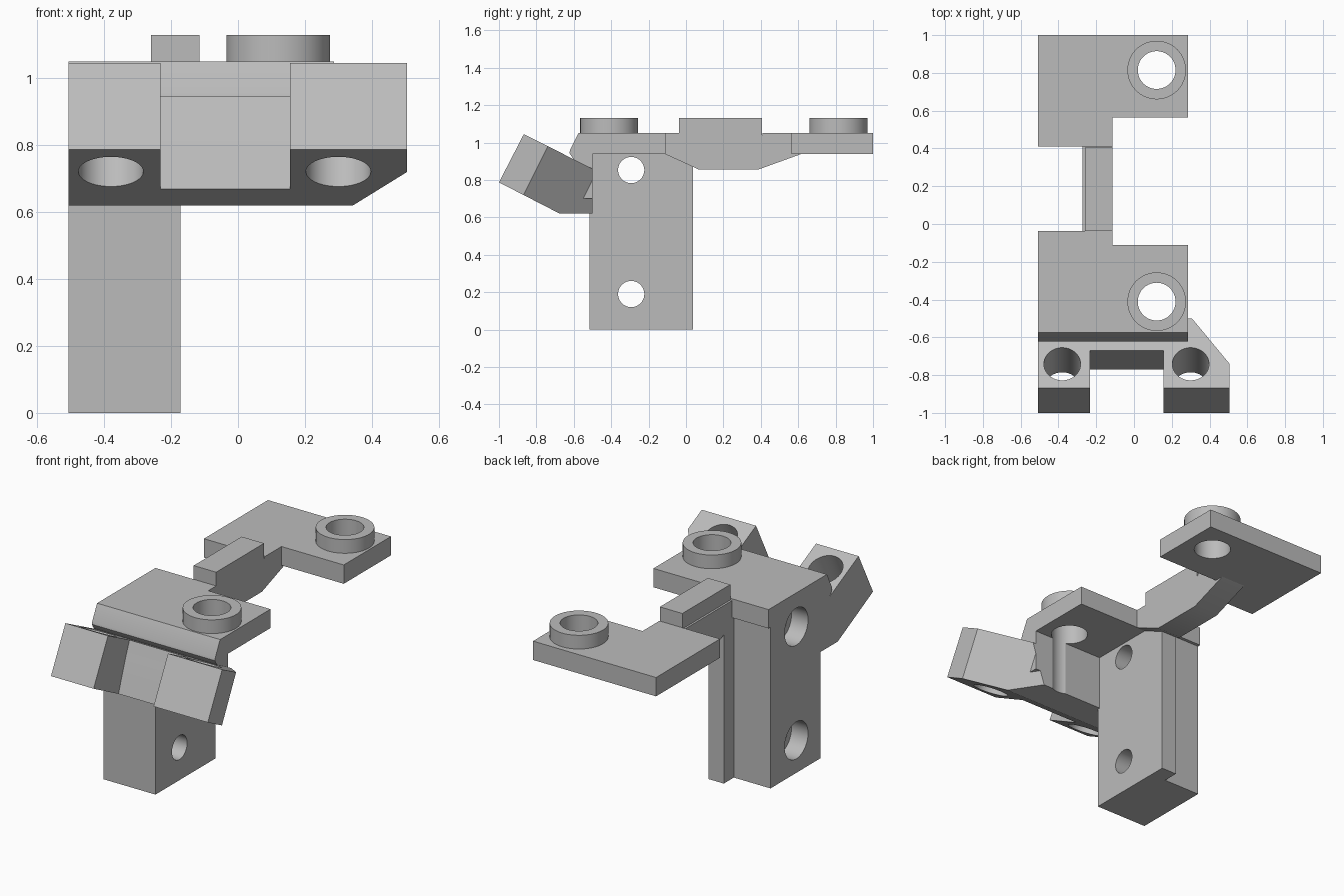
import bpy, bmesh, math
from mathutils import Vector, Matrix

cube = bpy.data.objects.get("Cube")
if cube:
    bpy.data.objects.remove(cube, do_unlink=True)

grey = bpy.data.materials.new("plain grey")
grey.use_nodes = True
colour = (0.5, 0.5, 0.5, 1)
grey.diffuse_color = colour
grey.node_tree.nodes["Principled BSDF"].inputs["Base Color"].default_value = colour


def finish(name, bm):
    bmesh.ops.recalc_face_normals(bm, faces=bm.faces)
    mesh = bpy.data.meshes.new(name)
    bm.to_mesh(mesh)
    bm.free()
    mesh.materials.append(grey)
    obj = bpy.data.objects.new(name, mesh)
    bpy.context.collection.objects.link(obj)
    return obj


def prism(name, outline, axis, start, end):
    """Extrude a 2D outline: (x, y) along z, or (y, z) along x."""
    bm = bmesh.new()
    if axis == "z":
        verts = [bm.verts.new((a, b, start)) for a, b in outline]
        step = Vector((0, 0, end - start))
    else:
        verts = [bm.verts.new((start, a, b)) for a, b in outline]
        step = Vector((end - start, 0, 0))
    face = bm.faces.new(verts)
    made = bmesh.ops.extrude_face_region(bm, geom=[face])["geom"]
    bmesh.ops.translate(bm, vec=step, verts=[v for v in made if isinstance(v, bmesh.types.BMVert)])
    return finish(name, bm)


def rod(name, p, q, radius):
    p, q = Vector(p), Vector(q)
    bm = bmesh.new()
    turn = (q - p).to_track_quat("Z", "Y").to_matrix().to_4x4()
    bmesh.ops.create_cone(bm, cap_ends=True, segments=64, radius1=radius, radius2=radius,
                          depth=(q - p).length, matrix=Matrix.Translation((p + q) / 2) @ turn)
    return finish(name, bm)


def cut(obj, cutters):
    bpy.context.view_layer.objects.active = obj
    for cutter in cutters:
        cutter.hide_render = True
        mod = obj.modifiers.new("cut", "BOOLEAN")
        mod.operation, mod.solver, mod.object = "DIFFERENCE", "EXACT", cutter
        bpy.ops.object.modifier_apply(modifier=mod.name)


LEFT, RIGHT = -0.507, 0.287
BOTTOM, TOP, RIM = 0.94, 1.05, 1.13
LINK = -0.115
RING_X, BORE = 0.12, 0.1

# Upright post, with a thinner flange running past its back
post = prism("post", [(LEFT, -0.515), (-0.172, -0.515), (-0.172, 0.037),
                      (-0.27, 0.037), (-0.27, -0.055), (LEFT, -0.055)], "z", 0, 0.96)

# Front and back plates, each with a stepped inner edge
front_plate = prism("front_plate", [(LEFT, -0.52), (RIGHT, -0.52), (RIGHT, -0.11),
                                    (LINK, -0.11), (LINK, -0.037), (LEFT, -0.037)], "z", BOTTOM, TOP)
back_plate = prism("back_plate", [(LEFT, 1), (RIGHT, 1), (RIGHT, 0.565), (LINK, 0.565),
                                  (LINK, 0.41), (LEFT, 0.41)], "z", BOTTOM, TOP)

# Rounded neck joining the front plate to the clamp
neck = prism("neck", [(-0.5, TOP), (-0.575, TOP), (-0.62, 0.96), (-0.623, 0.945), (-0.615, 0.93),
                      (-0.59, 0.895), (-0.59, 0.7), (-0.5, 0.7)], "x", LEFT, RIGHT)

# Link between the plates, with its raised bar
link = prism("link", [(-0.115, BOTTOM), (0.07, 0.855), (0.385, 0.855), (0.62, BOTTOM),
                      (0.62, 1.04), (-0.115, 1.04)], "x", -0.272, LINK)
link_bar = prism("link_bar", [(-0.037, 1), (0.405, 1), (0.405, RIM), (-0.037, RIM)], "x", -0.26, LINK)

# Tilted clamp body with a chamfered outer corner
clamp = prism("clamp", [(-0.867, 1.045), (-1, 0.787), (-0.675, 0.62), (-0.5, 0.62), (-0.5, 0.86)],
              "x", LEFT, 0.505)
bm = bmesh.new()
bm.from_mesh(clamp.data)
down = Vector((0, -0.447, -0.894))
along = Vector((0.307, -0.5, 0.86)) - Vector((0.505, -0.74, 0.978))
result = bmesh.ops.bisect_plane(bm, geom=bm.verts[:] + bm.edges[:] + bm.faces[:],
                                plane_co=(0.505, -0.74, 0.978), plane_no=along.cross(down),
                                clear_outer=(along.cross(down).x > 0),
                                clear_inner=(along.cross(down).x < 0))
bmesh.ops.holes_fill(bm, edges=[e for e in bm.edges if e.is_boundary])
bmesh.ops.recalc_face_normals(bm, faces=bm.faces)
bm.to_mesh(clamp.data)
bm.free()

# Notch between the clamp arms, and a bolt hole through each arm
cutters = [prism("notch_cutter", [(-0.64, 1.03), (-0.669, 0.945), (-0.707, 0.85), (-0.744, 0.745),
                                  (-0.773, 0.66), (-0.8, 0.58), (-1.1, 0.58), (-1.1, 1.2)],
                 "x", -0.232, 0.155)]
for x in (-0.38, 0.3):
    centre = Vector((x, -0.742, 0.98))
    cutters.append(rod("bolt_cutter", centre - down * 0.2, centre + down * 0.6, 0.097))
cut(clamp, cutters)

# Cross holes in the post, counterbored on one side
cross = []
for z in (0.19, 0.853):
    cross.append(rod("cross_cutter", (-0.7, -0.293, z), (0, -0.293, z), 0.07))
    cross.append(rod("counterbore_cutter", (-0.7, -0.293, z), (-0.4, -0.293, z), 0.108))
cut(post, cross)
cut(front_plate, cross[3:])

# Raised rings, bored down through the plates
bores = []
rings = []
for name, y in (("front_ring", -0.411), ("back_ring", 0.815)):
    bore = rod("bore_cutter", (RING_X, y, 0.5), (RING_X, y, 1.3), BORE)
    ring = rod(name, (RING_X, y, TOP - 0.03), (RING_X, y, RIM), 0.155)
    cut(ring, [bore])
    bores.append(bore)
    rings.append(ring)
for part in (front_plate, neck, clamp):
    cut(part, bores[:1])
cut(back_plate, bores[1:])

for cutter in cutters + cross + bores:
    bpy.data.objects.remove(cutter, do_unlink=True)

# Smooth the curved walls and keep the edges sharp
bpy.ops.object.select_all(action="DESELECT")
for part in [post, front_plate, back_plate, neck, link, link_bar, clamp] + rings:
    part.select_set(True)
bpy.context.view_layer.objects.active = post
bpy.ops.object.shade_smooth_by_angle(angle=math.radians(25))
